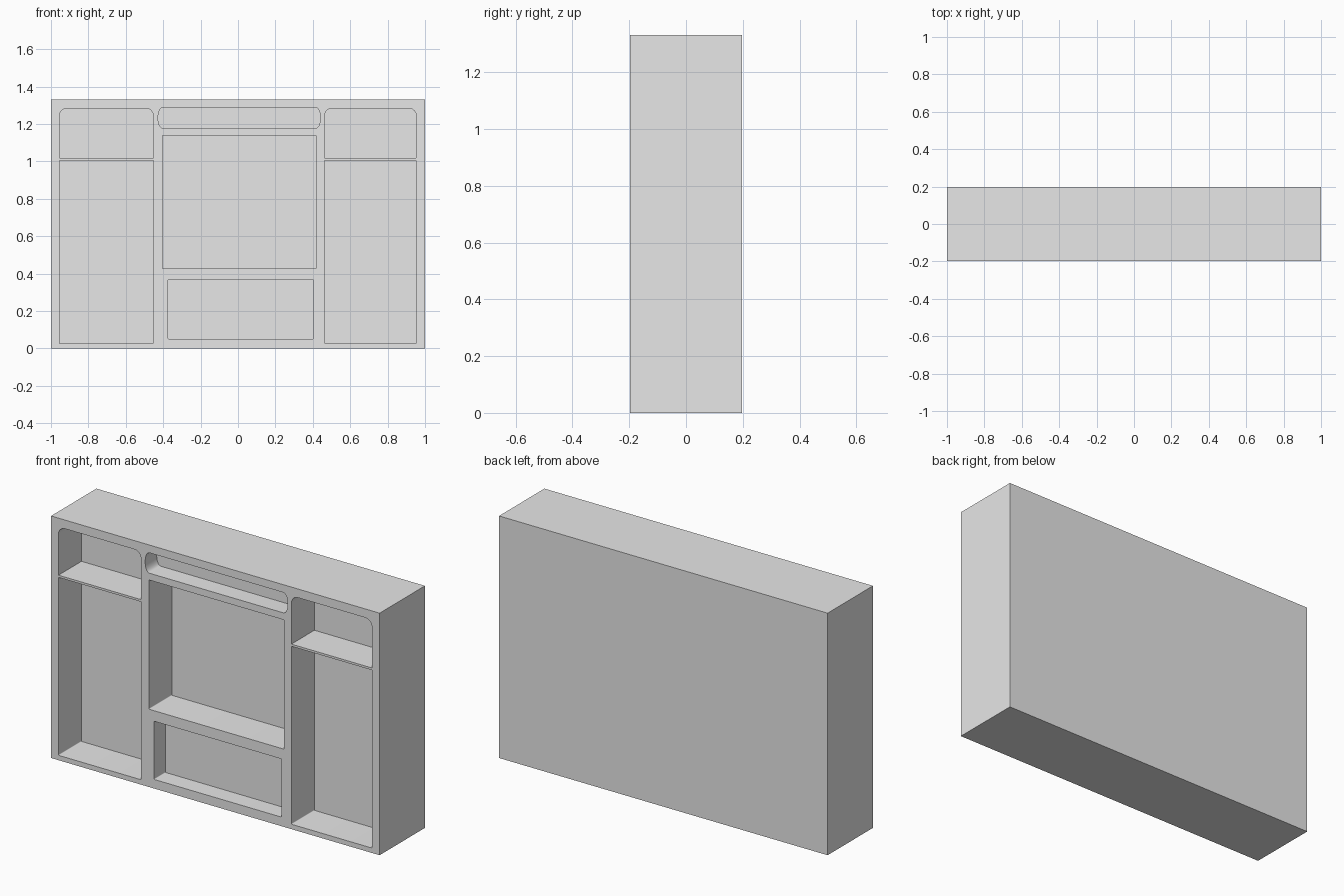
import bpy
import bmesh
from math import cos, sin, pi

cube = bpy.data.objects.get("Cube")
if cube:
    bpy.data.objects.remove(cube, do_unlink=True)

WIDTH, DEPTH, HEIGHT = 2.0, 0.394, 1.332
FRONT = -DEPTH / 2

grey = bpy.data.materials.new("light_grey")
grey.use_nodes = True
grey.diffuse_color = (0.8, 0.8, 0.8, 1)
grey.node_tree.nodes["Principled BSDF"].inputs["Base Color"].default_value = (0.8, 0.8, 0.8, 1)


def rounded_profile(x0, x1, z0, z1, top, bottom, steps=8):
    """Rectangle outline with elliptical corners; top and bottom are (rx, rz)."""
    corners = [(x1, z1, -1, -1, top), (x0, z1, 1, -1, top),
               (x0, z0, 1, 1, bottom), (x1, z0, -1, 1, bottom)]
    points = []
    for i, (x, z, sx, sz, (rx, rz)) in enumerate(corners):
        for k in range(steps + 1):
            a = (i + k / steps) * pi / 2
            points.append((x + sx * rx + rx * cos(a), z + sz * rz + rz * sin(a)))
    return points


def prism(name, profile, y0, y1):
    """Extrude an x-z outline from y0 to y1."""
    bm = bmesh.new()
    face = bm.faces.new([bm.verts.new((x, y0, z)) for x, z in profile])
    ext = bmesh.ops.extrude_face_region(bm, geom=[face])
    moved = [g for g in ext["geom"] if isinstance(g, bmesh.types.BMVert)]
    bmesh.ops.translate(bm, verts=moved, vec=(0, y1 - y0, 0))
    bmesh.ops.recalc_face_normals(bm, faces=bm.faces)
    mesh = bpy.data.meshes.new(name)
    bm.to_mesh(mesh)
    bm.free()
    mesh.materials.append(grey)
    obj = bpy.data.objects.new(name, mesh)
    bpy.context.collection.objects.link(obj)
    return obj


def rectangle(x0, x1, z0, z1):
    return [(x0, z0), (x1, z0), (x1, z1), (x0, z1)]


# Solid cabinet body
body = prism("cabinet_body", rectangle(-WIDTH / 2, WIDTH / 2, 0, HEIGHT), FRONT, -FRONT)

# Recesses: x range, z range, depth, top and bottom corner radii
DEEP, SHALLOW = 0.2, 0.1
SMALL = (0.004, 0.004)
ROUND = (0.04, 0.04)
SLOT = (0.026, 0.05)
recesses = {
    "right_bay": (-0.955, -0.453, 0.027, 1.284, DEEP, ROUND, SMALL),
    "left_bay": (0.463, 0.953, 0.027, 1.284, DEEP, ROUND, SMALL),
    "screen_bay": (-0.405, 0.418, 0.428, 1.139, DEEP, SMALL, SMALL),
    "lower_bay": (-0.373, 0.402, 0.05, 0.37, SHALLOW, SMALL, SMALL),
    "top_slot": (-0.427, 0.44, 1.177, 1.289, SHALLOW, SLOT, SLOT),
}
bpy.context.view_layer.objects.active = body
for name, (x0, x1, z0, z1, depth, top, bottom) in recesses.items():
    cutter = prism(name + "_cutter", rounded_profile(x0, x1, z0, z1, top, bottom),
                   FRONT - 0.05, FRONT + depth)
    cutter.hide_render = True
    cut = body.modifiers.new(name, "BOOLEAN")
    cut.operation = "DIFFERENCE"
    cut.solver = "EXACT"
    cut.object = cutter
    bpy.ops.object.modifier_apply(modifier=cut.name)
    bpy.data.objects.remove(cutter, do_unlink=True)

# Smooth the rounded corners only
bpy.ops.object.select_all(action="DESELECT")
body.select_set(True)
bpy.ops.object.shade_smooth_by_angle(angle=pi / 6)

# Thin shelves across the two side bays
for side in ("right", "left"):
    x0, x1 = recesses[side + "_bay"][:2]
    prism(side + "_shelf", rectangle(x0, x1, 1.006, 1.018), FRONT, FRONT + DEEP)
